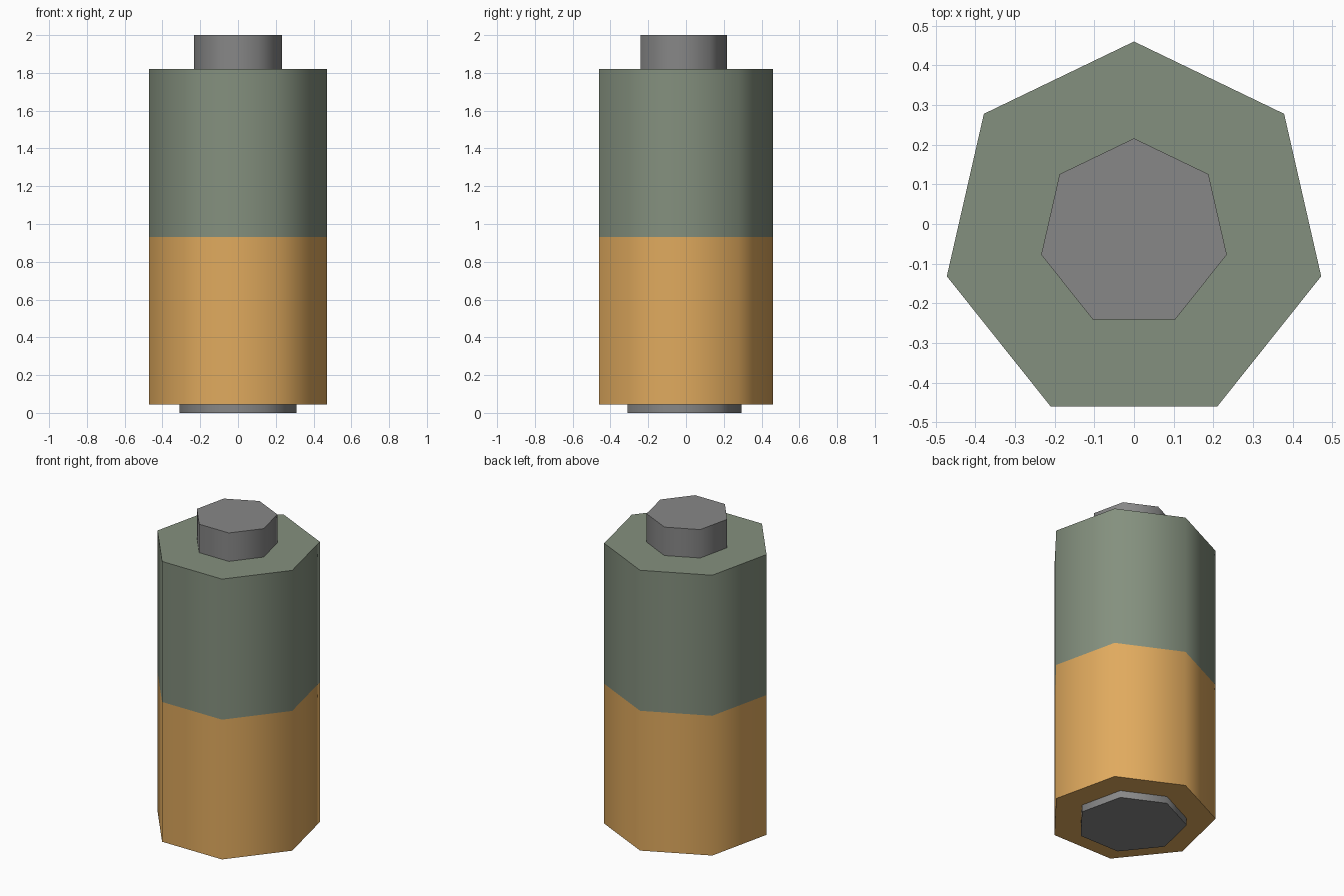
import bpy, bmesh
from math import cos, sin, pi, radians

SIDES = 7
Y_CENTRE = -0.024  # puts the odd-sided outline's bounds at the origin

default_cube = bpy.data.objects.get("Cube")
if default_cube:
    bpy.data.objects.remove(default_cube, do_unlink=True)


def make_material(name, srgb):
    def linear(v):
        v /= 255
        return v / 12.92 if v <= 0.04045 else ((v + 0.055) / 1.055) ** 2.4
    colour = tuple(linear(v) for v in srgb) + (1,)
    mat = bpy.data.materials.new(name)
    mat.use_nodes = True
    mat.diffuse_color = colour
    mat.node_tree.nodes["Principled BSDF"].inputs["Base Color"].default_value = colour
    return mat


def make_prism(name, radius, levels, materials):
    """Seven-sided prism, one ring per level and one material per section."""
    bm = bmesh.new()
    angles = [pi / 2 + 2 * pi * i / SIDES for i in range(SIDES)]
    rings = [[bm.verts.new((radius * cos(a), radius * sin(a), z)) for a in angles]
             for z in levels]
    bm.faces.new(rings[0][::-1])
    bm.faces.new(rings[-1]).material_index = len(materials) - 1
    for section, (low, high) in enumerate(zip(rings, rings[1:])):
        for i in range(SIDES):
            j = (i + 1) % SIDES
            face = bm.faces.new((low[i], low[j], high[j], high[i]))
            face.material_index = section
    mesh = bpy.data.meshes.new(name)
    bm.to_mesh(mesh)
    bm.free()
    for mat in materials:
        mesh.materials.append(mat)
    obj = bpy.data.objects.new(name, mesh)
    obj.location.y = Y_CENTRE
    bpy.context.collection.objects.link(obj)
    # Rounded sides, crisp ends
    bpy.ops.object.select_all(action="DESELECT")
    obj.select_set(True)
    bpy.context.view_layer.objects.active = obj
    bpy.ops.object.shade_smooth_by_angle(angle=radians(60))
    return obj


green = make_material("muted_green", (132, 144, 126))
orange = make_material("warm_orange", (224, 170, 94))
grey = make_material("metal_grey", (135, 135, 135))

# Two-tone casing, with a metal contact at each end
make_prism("casing", 0.484, (0.045, 0.93, 1.82), (orange, green))
make_prism("top_contact", 0.24, (1.82, 2.0), (grey,))
make_prism("bottom_contact", 0.318, (0.0, 0.045), (grey,))
